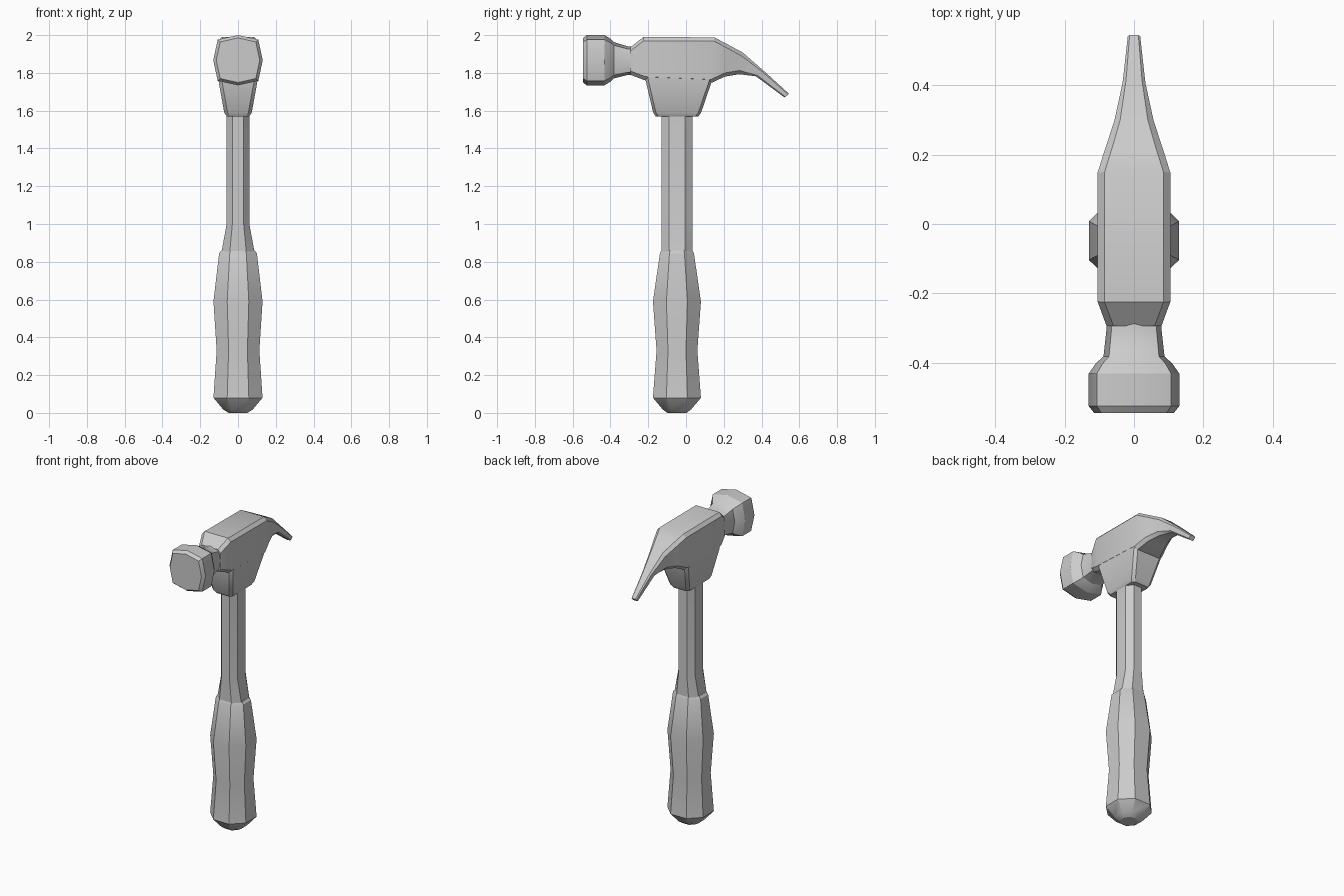
import bpy, bmesh, math
from mathutils import Vector

if "Cube" in bpy.data.objects:
    bpy.data.objects.remove(bpy.data.objects["Cube"])

YC = -0.048  # handle axis


def loft(name, rings):
    """Skin a list of equal-length point rings, cap both ends."""
    bm = bmesh.new()
    loops = [[bm.verts.new(p) for p in ring] for ring in rings]
    n = len(loops[0])
    for a, b in zip(loops, loops[1:]):
        for i in range(n):
            j = (i + 1) % n
            bm.faces.new((a[i], a[j], b[j], b[i]))
    bm.faces.new(loops[0][::-1])
    bm.faces.new(loops[-1])
    bmesh.ops.recalc_face_normals(bm, faces=bm.faces[:])
    mesh = bpy.data.meshes.new(name)
    bm.to_mesh(mesh)
    bm.free()
    mesh.polygons.foreach_set("use_smooth", [True] * len(mesh.polygons))
    mesh.set_sharp_from_angle(angle=math.radians(28))
    obj = bpy.data.objects.new(name, mesh)
    bpy.context.collection.objects.link(obj)
    return obj


def chamfered(a, b, ca, cb):
    """Rectangle of half sizes a, b with its corners cut by ca, cb."""
    return [(a, -b + cb), (a, b - cb), (a - ca, b), (-a + ca, b),
            (-a, b - cb), (-a, -b + cb), (-a + ca, -b), (a - ca, -b)]


def upright(z, a, b, cut, yc=YC):
    return [(x, yc + y, z) for x, y in chamfered(a, b, a * cut, b * cut)]


# Grip: octagonal, swelling twice
loft("grip", [upright(z, a, b, 0.56) for z, a, b in (
    (0.0, 0.05, 0.05), (0.018, 0.078, 0.075), (0.08, 0.13, 0.127),
    (0.33, 0.113, 0.108), (0.59, 0.13, 0.127), (0.845, 0.1, 0.09),
    (0.86, 0.088, 0.082))])

# Shaft: flattened, flaring sideways into the grip
loft("shaft", [upright(z, a, b, 0.5) for z, a, b in (
    (0.8, 0.088, 0.083), (0.86, 0.086, 0.083), (1.0, 0.06, 0.083),
    (1.65, 0.06, 0.083))])


# Striking face and neck: bulged square sections along y
def bulged(y, rx, rz, zc):
    k = 0.82
    shape = [(1, 0), (k, k), (0, 1), (-k, k), (-1, 0), (-k, -k), (0, -1), (k, -k)]
    return [(rx * u, y, zc + rz * v) for u, v in shape]


loft("striking_face", [bulged(*s) for s in (
    (-0.545, 0.115, 0.118, 1.867), (-0.525, 0.131, 0.133, 1.867),
    (-0.432, 0.131, 0.133, 1.867), (-0.402, 0.11, 0.115, 1.867),
    (-0.382, 0.088, 0.096, 1.867), (-0.31, 0.08, 0.076, 1.865),
    (-0.26, 0.08, 0.076, 1.865))])


# Head body and claw: chamfered sections swept from neck to tip
def section(top, bottom, w):
    t, b = Vector((0, *top)), Vector((0, *bottom))
    mid, half = (t + b) / 2, (t - b) / 2
    c = min(0.02, w * 0.3)
    cut = min(0.02 / half.length, 0.35)
    return [mid + Vector((x, 0, 0)) + half * v for x, v in chamfered(w, 1, c, cut)]


loft("head_and_claw", [section(*s) for s in (
    ((-0.295, 1.935), (-0.295, 1.79), 0.079),
    ((-0.225, 1.99), (-0.215, 1.76), 0.105),
    ((0.15, 1.988), (0.13, 1.745), 0.105),
    ((0.22, 1.951), (0.205, 1.78), 0.083),
    ((0.30, 1.908), (0.28, 1.793), 0.057),
    ((0.415, 1.808), (0.37, 1.782), 0.033),
    ((0.545, 1.69), (0.523, 1.669), 0.018))])


# Socket: tapering cheeks under the head that hold the shaft
def cheek(z, y0, y1, w):
    b = (y1 - y0) / 2
    return [(x, (y0 + y1) / 2 + y, z) for x, y in chamfered(w, b, 0.018, 0.015)]


loft("socket", [cheek(*s) for s in (
    (1.80, -0.215, 0.145, 0.104), (1.765, -0.215, 0.14, 0.1045),
    (1.59, -0.174, 0.08, 0.073), (1.57, -0.16, 0.066, 0.06))])
